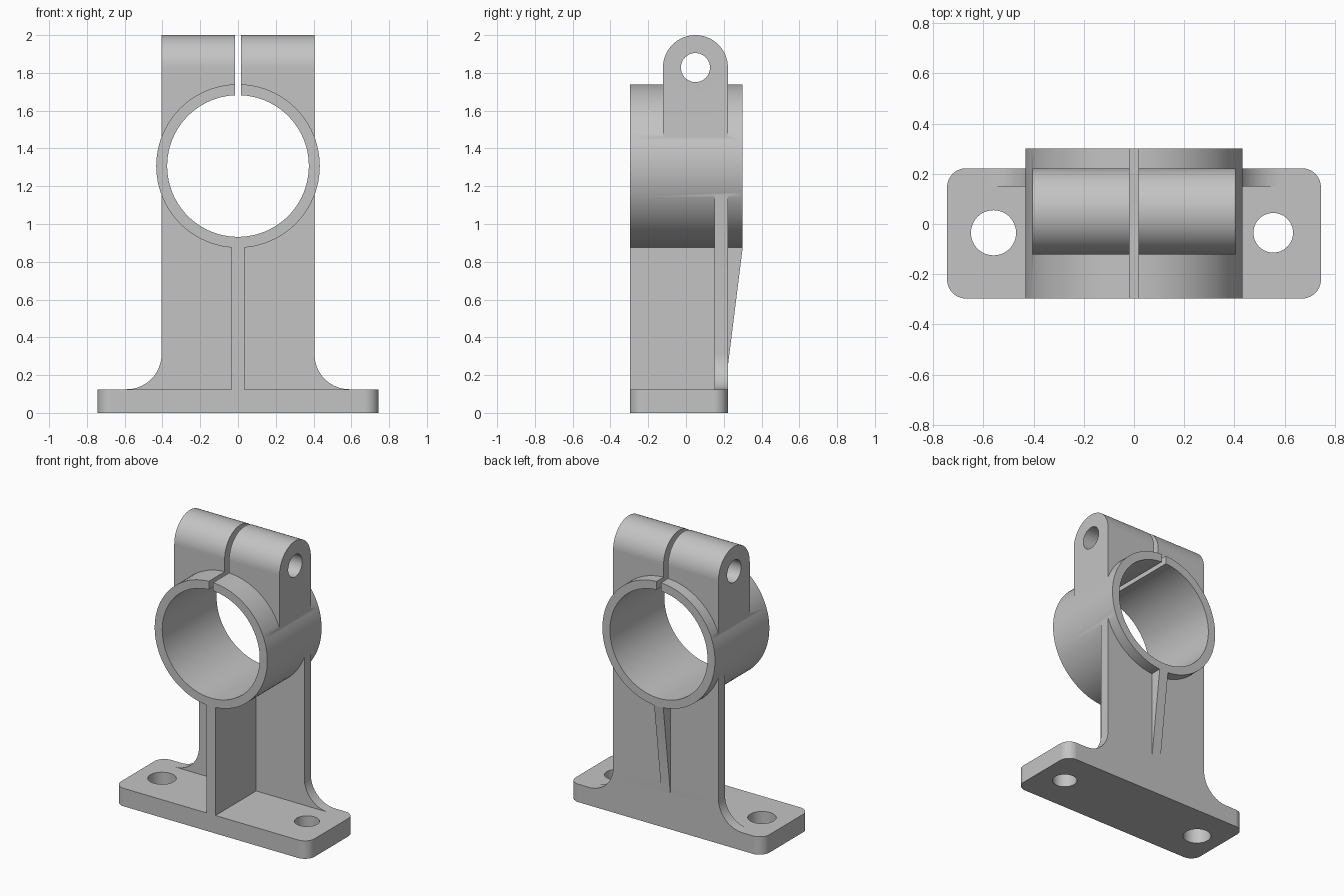
import bpy
import bmesh
from math import cos, sin, radians

cube = bpy.data.objects.get("Cube")
if cube:
    bpy.data.objects.remove(cube, do_unlink=True)

grey = bpy.data.materials.new("cast grey")
grey.use_nodes = True
colour = (0.55, 0.55, 0.55, 1)
grey.diffuse_color = colour
grey.node_tree.nodes["Principled BSDF"].inputs["Base Color"].default_value = colour


def arc(cx, cy, r, start, end, steps=16):
    angles = [radians(start + (end - start) * i / steps) for i in range(steps + 1)]
    return [(cx + r * cos(a), cy + r * sin(a)) for a in angles]


def circle(cx, cy, r, steps=80):
    return arc(cx, cy, r, 0, 360, steps)[:-1]


def box(a0, b0, a1, b1):
    return [(a0, b0), (a1, b0), (a1, b1), (a0, b1)]


def prism(name, points, axis, low, high):
    """Extrude a 2D profile along an axis between two heights."""
    place = {"x": lambda a, b, h: (h, a, b),
             "y": lambda a, b, h: (a, h, b),
             "z": lambda a, b, h: (a, b, h)}[axis]
    bm = bmesh.new()
    bottom = [bm.verts.new(place(a, b, low)) for a, b in points]
    top = [bm.verts.new(place(a, b, high)) for a, b in points]
    bm.faces.new(bottom)
    bm.faces.new(top)
    for i in range(len(points)):
        j = (i + 1) % len(points)
        bm.faces.new((bottom[i], bottom[j], top[j], top[i]))
    bmesh.ops.recalc_face_normals(bm, faces=bm.faces)
    mesh = bpy.data.meshes.new(name)
    bm.to_mesh(mesh)
    bm.free()
    mesh.materials.append(grey)
    obj = bpy.data.objects.new(name, mesh)
    bpy.context.collection.objects.link(obj)
    return obj


def combine(target, other, operation):
    mod = target.modifiers.new(operation.lower(), "BOOLEAN")
    mod.operation = operation
    mod.solver = "EXACT"
    mod.object = other
    bpy.context.view_layer.objects.active = target
    bpy.ops.object.modifier_apply(modifier=mod.name)
    bpy.data.objects.remove(other, do_unlink=True)


RING_Z = 1.307
FRONT, BACK, PLATE_FRONT = -0.297, 0.222, 0.15
WIDTH, RIB = 0.405, 0.035

# Base flange with rounded corners
bx, br = 0.745, 0.075
flange = (arc(bx - br, BACK - br, br, 0, 90, 10)
          + arc(br - bx, BACK - br, br, 90, 180, 10)
          + arc(br - bx, FRONT + br, br, 180, 270, 10)
          + arc(bx - br, FRONT + br, br, 270, 360, 10))
body = prism("shaft_support_body", flange, "z", 0, 0.125)

# Upright plate flaring into the flange
fillet = 0.185
side = ([(WIDTH + fillet, 0.05)]
        + arc(WIDTH + fillet, 0.125 + fillet, fillet, 270, 180)
        + [(WIDTH, RING_Z - 0.01)])
outline = side + [(-x, z) for x, z in reversed(side)]
plate = prism("back_plate", outline, "y", PLATE_FRONT, BACK)

# Ribs in front of and behind the plate
front_rib = prism("front_rib", box(FRONT, 0.06, 0.18, 0.91), "x", -RIB, RIB)
back_rib = prism("back_rib", [(0.18, 0.22), (BACK, 0.25), (0.3, 0.875),
                              (0.3, 0.91), (0.18, 0.91)], "x", -RIB, RIB)

# Clamp lugs and the ring
lug_y, lug_r = 0.05, 0.172
lug = [(lug_y - lug_r, RING_Z + 0.01), (lug_y + lug_r, RING_Z + 0.01)]
lug += arc(lug_y, 2 - lug_r, lug_r, 0, 180, 36)
clamp = prism("clamp_lugs", lug, "x", -WIDTH, WIDTH)
ring = prism("ring", circle(0, RING_Z, 0.433, 96), "y", FRONT, 0.3)

for part in (plate, front_rib, back_rib, ring, clamp):
    combine(body, part, "UNION")

# Bore, clamp slit, bolt hole and mounting holes
cutters = [
    prism("bore", circle(0, RING_Z, 0.375, 96), "y", -0.5, 0.5),
    prism("slit", box(-0.017, 1.45, 0.017, 2.1), "y", -0.5, 0.5),
    prism("bolt_hole", circle(lug_y, 2 - lug_r, 0.077, 48), "x", -0.6, 0.6),
    prism("right_mount_hole", circle(-0.56, -0.035, 0.09, 48), "z", -0.2, 0.3),
    prism("left_mount_hole", circle(0.555, -0.035, 0.079, 48), "z", -0.2, 0.3),
]
for cutter in cutters:
    combine(body, cutter, "DIFFERENCE")

# Smooth curved walls, crisp edges
bpy.ops.object.select_all(action="DESELECT")
body.select_set(True)
bpy.context.view_layer.objects.active = body
bpy.ops.object.shade_smooth_by_angle(angle=radians(30))
weighted = body.modifiers.new("weighted normals", "WEIGHTED_NORMAL")
weighted.keep_sharp = True
